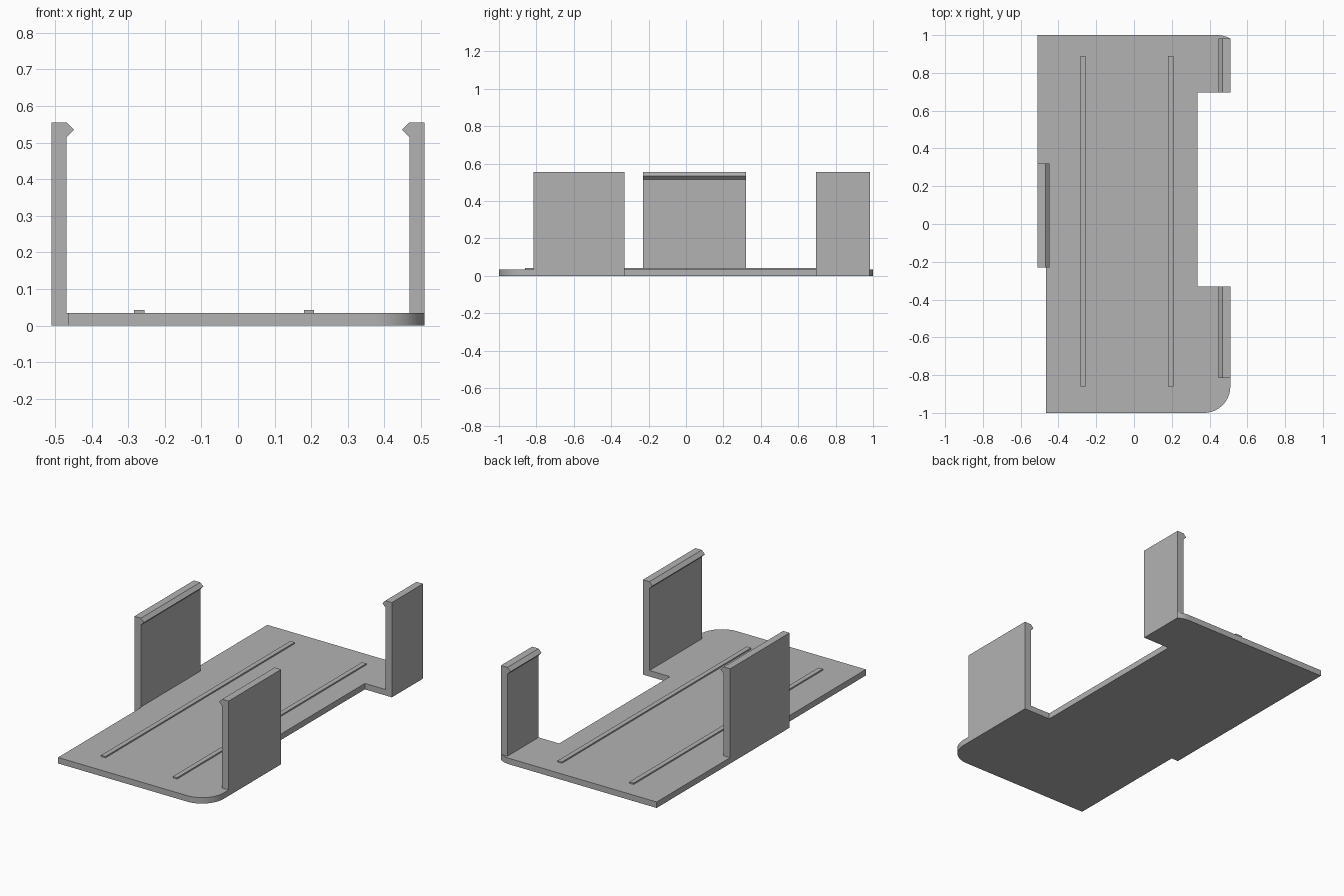
import bpy, bmesh, math
from mathutils import Vector

cube = bpy.data.objects.get("Cube")
if cube:
    bpy.data.objects.remove(cube, do_unlink=True)

grey = bpy.data.materials.new("plain grey")
grey.use_nodes = True
COLOUR = (0.448, 0.448, 0.448, 1)
grey.diffuse_color = COLOUR
grey.node_tree.nodes["Principled BSDF"].inputs["Base Color"].default_value = COLOUR

THICK = 0.035   # base plate thickness
EDGE = 0.51     # outer half width
TOP = 0.555     # clip height


def extrude(name, points, vector):
    """Make a prism from a closed outline swept along a vector."""
    bm = bmesh.new()
    face = bm.faces.new([bm.verts.new(p) for p in points])
    swept = bmesh.ops.extrude_face_region(bm, geom=[face])["geom"]
    moved = [g for g in swept if isinstance(g, bmesh.types.BMVert)]
    bmesh.ops.translate(bm, verts=moved, vec=Vector(vector))
    bmesh.ops.recalc_face_normals(bm, faces=bm.faces)
    mesh = bpy.data.meshes.new(name)
    bm.to_mesh(mesh)
    bm.free()
    mesh.materials.append(grey)
    obj = bpy.data.objects.new(name, mesh)
    bpy.context.collection.objects.link(obj)
    return obj


def arc(cx, cy, radius, start, end, steps):
    angles = [math.radians(start + (end - start) * i / steps) for i in range(steps + 1)]
    return [(cx + radius * math.cos(a), cy + radius * math.sin(a)) for a in angles]


# Base plate: rounded front corner, side notch, clipped back corner, stepped edge
outline = [(-0.465, -1)]
outline += arc(EDGE - 0.14, -0.86, 0.14, -90, 0, 16)
outline += [(EDGE, -0.33), (0.335, -0.33), (0.335, 0.695), (EDGE, 0.695)]
outline += arc(0.44, 0.86, 0.14, 60, 90, 6)
outline += [(-EDGE, 1), (-EDGE, -0.23), (-0.465, -0.23)]
base = extrude("base_plate", [(x, y, 0) for x, y in outline], (0, 0, THICK))
bpy.context.view_layer.objects.active = base
base.select_set(True)
bpy.ops.object.shade_smooth_by_angle(angle=math.radians(30))

# Upright clips with a pointed hook along the inner top edge
inner = EDGE - 0.042
profile = [(EDGE, THICK), (EDGE, TOP), (inner, TOP),
           (inner - 0.02, TOP - 0.02), (inner, TOP - 0.04), (inner, THICK)]
for name, side, y0, y1 in (("left_front_clip", 1, -0.815, -0.33),
                           ("left_back_clip", 1, 0.695, 0.983),
                           ("right_clip", -1, -0.23, 0.32)):
    extrude(name, [(side * x, y0, z) for x, z in profile], (0, y1 - y0, 0))

# Thin raised rails along the plate
for name, x in (("right_rail", -0.27), ("left_rail", 0.194)):
    corners = [(x - 0.014, -0.86), (x + 0.014, -0.86), (x + 0.014, 0.89), (x - 0.014, 0.89)]
    extrude(name, [(px, py, THICK) for px, py in corners], (0, 0, 0.008))
